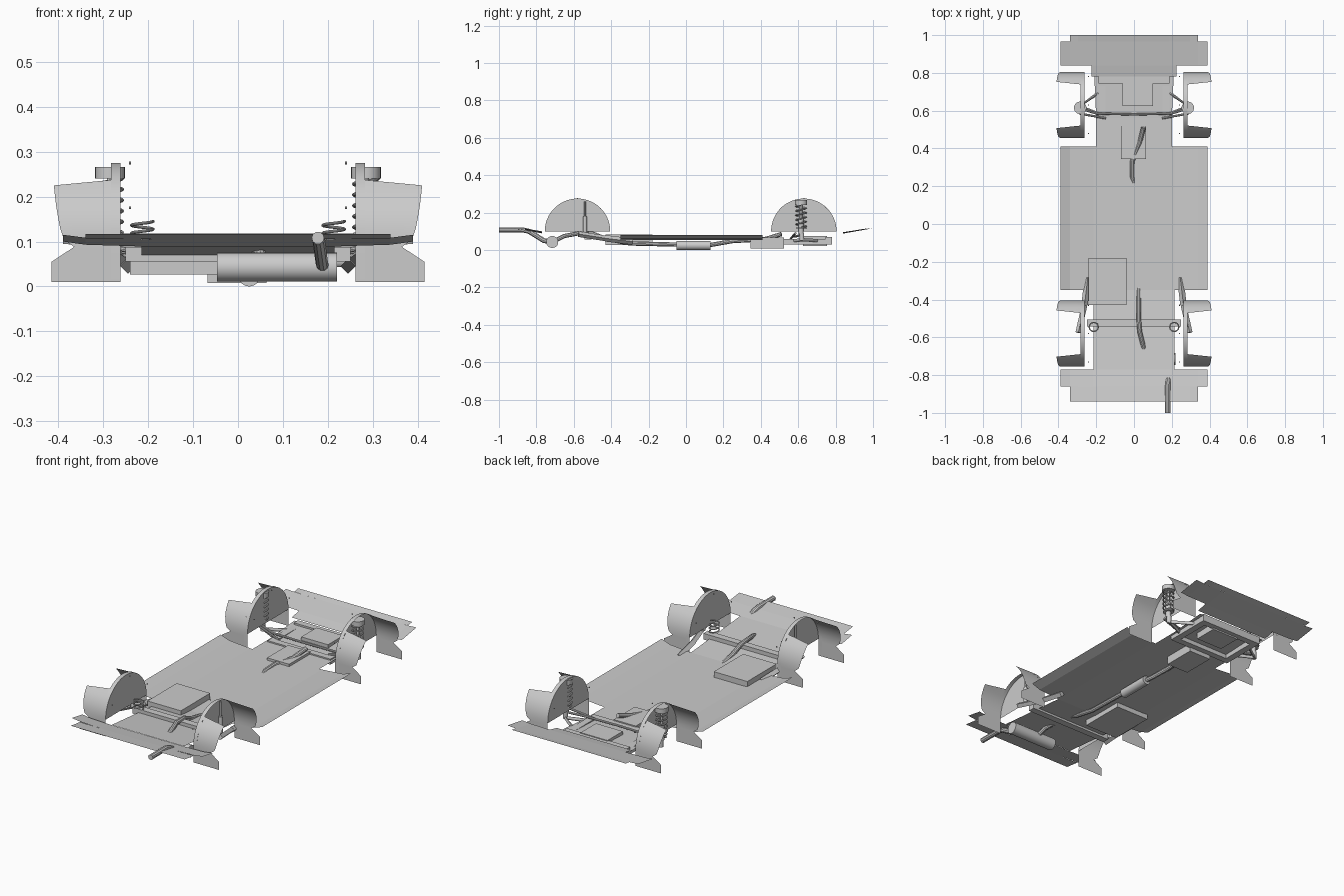
import bpy, bmesh, math
from mathutils import Vector

if "Cube" in bpy.data.objects:
    bpy.data.objects.remove(bpy.data.objects["Cube"])


def mesh_obj(name, verts, faces, smooth=False):
    me = bpy.data.meshes.new(name)
    me.from_pydata(verts, [], faces)
    bm = bmesh.new()
    bm.from_mesh(me)
    bmesh.ops.recalc_face_normals(bm, faces=bm.faces)
    bm.to_mesh(me)
    bm.free()
    ob = bpy.data.objects.new(name, me)
    bpy.context.collection.objects.link(ob)
    if smooth:
        shade(ob)
    return ob


def shade(ob):
    bpy.ops.object.select_all(action='DESELECT')
    ob.select_set(True)
    bpy.context.view_layer.objects.active = ob
    bpy.ops.object.shade_smooth_by_angle(angle=math.radians(35))


def grid_faces(rows, cols):
    return [(r * cols + c, r * cols + c + 1, (r + 1) * cols + c + 1, (r + 1) * cols + c)
            for r in range(rows - 1) for c in range(cols - 1)]


def sheet(name, rows):
    """Rows of (y, half width, centre z, edge z) make a dished panel."""
    verts = []
    for y, w, zc, ze in rows:
        a, b = w * 0.55, w * 0.87
        m = zc + (ze - zc) * 0.35
        verts += [(-w, y, ze), (-b, y, m), (-a, y, zc), (a, y, zc), (b, y, m), (w, y, ze)]
    return mesh_obj(name, verts, grid_faces(len(rows), 6))


def box(name, x0, x1, y0, y1, z0, z1):
    bpy.ops.mesh.primitive_cube_add(size=1, location=((x0 + x1) / 2, (y0 + y1) / 2, (z0 + z1) / 2))
    ob = bpy.context.object
    ob.name = name
    ob.scale = (x1 - x0, y1 - y0, z1 - z0)
    return ob


def cyl(name, p, q, r, n=24):
    p, q = Vector(p), Vector(q)
    d = q - p
    bpy.ops.mesh.primitive_cylinder_add(vertices=n, radius=r, depth=d.length, location=(p + q) / 2)
    ob = bpy.context.object
    ob.name = name
    ob.rotation_euler = d.to_track_quat('Z', 'Y').to_euler()
    if n > 6:
        shade(ob)
    return ob


def tube(name, pts, r):
    cu = bpy.data.curves.new(name, 'CURVE')
    cu.dimensions = '3D'
    cu.bevel_depth = r
    cu.bevel_resolution = 3
    cu.use_fill_caps = True
    sp = cu.splines.new('POLY')
    sp.points.add(len(pts) - 1)
    for p, co in zip(sp.points, pts):
        p.co = (*co, 1)
    ob = bpy.data.objects.new(name, cu)
    bpy.context.collection.objects.link(ob)
    bpy.ops.object.select_all(action='DESELECT')
    ob.select_set(True)
    bpy.context.view_layer.objects.active = ob
    bpy.ops.object.convert(target='MESH')
    shade(bpy.context.object)


def spring(name, x, y, z0, z1, r, turns, wire):
    n = turns * 16
    tube(name, [(x + r * math.cos(i * math.tau / 16), y + r * math.sin(i * math.tau / 16),
                 z0 + (z1 - z0) * i / n) for i in range(n + 1)], wire)


# Floor pan and end undertrays
sheet("main_floor", [(-0.35, 0.39, 0.053, 0.08), (0.41, 0.39, 0.053, 0.08)])
sheet("exhaust_end_floor", [(-0.77, 0.215, 0.09, 0.09), (-0.69, 0.215, 0.083, 0.083),
                            (-0.35, 0.215, 0.053, 0.053)])
sheet("exhaust_end_tray_inner", [(-0.86, 0.39, 0.105, 0.115), (-0.77, 0.39, 0.089, 0.1)])
sheet("exhaust_end_tray_lip", [(-0.94, 0.34, 0.117, 0.117), (-0.86, 0.34, 0.105, 0.107)])
sheet("engine_end_floor", [(0.41, 0.2, 0.053, 0.053), (0.56, 0.2, 0.053, 0.053), (0.78, 0.21, 0.062, 0.062)])
sheet("engine_end_step", [(0.78, 0.225, 0.075, 0.075), (0.84, 0.225, 0.088, 0.088)])
sheet("engine_end_tray_inner", [(0.84, 0.39, 0.088, 0.095), (0.965, 0.39, 0.11, 0.115)])
sheet("engine_end_tray_lip", [(0.965, 0.34, 0.11, 0.113), (1.0, 0.34, 0.118, 0.118)])

# Wheel arches: inner half disc, narrow rim and flared liner ends with flaps
R, ZC = 0.175, 0.10
for s in (-1, 1):
    for cy in (-0.58, 0.63):
        arc = [(cy + R * math.cos(math.pi * i / 32), ZC + R * math.sin(math.pi * i / 32)) for i in range(33)]
        mesh_obj("arch_inner_wall", [(s * 0.262, y, z) for y, z in arc], [tuple(range(33))])
        path = [(cy + R, 0.01)] + arc + [(cy - R, 0.01)]
        mesh_obj("arch_rim", [(s * x, y, z) for y, z in path for x in (0.262, 0.283)],
                 grid_faces(len(path), 2), True)
        edge = [(0.01, 0.415), (0.055, 0.415), (0.088, 0.365), (0.105, 0.388), (0.13, 0.396),
                (0.155, 0.401), (0.18, 0.405), (0.205, 0.408), (0.225, 0.41)]
        for e in (-1, 1):
            verts = []
            for z, w in edge:
                for x, zz in ((0.283, z if z < 0.22 else 0.237), (w, z)):
                    h = max(zz - ZC, 0)
                    verts.append((s * x, cy + e * math.sqrt(R * R - h * h), zz))
            mesh_obj("arch_liner", verts, grid_faces(len(edge), 2), True)
        # Small fasteners on the inner side
        for dy, z in ((-0.15, 0.175), (0, 0.275), (0.15, 0.175)):
            cyl("arch_fastener", (s * 0.238, cy + dy, z), (s * 0.243, cy + dy, z), 0.003, 8)

    # Struts at the engine end
    sx, sy = s * 0.285, 0.615
    cyl("strut_body", (sx, sy, 0.085), (sx, sy, 0.17), 0.014)
    cyl("strut_rod", (sx, sy, 0.17), (sx, sy, 0.25), 0.007)
    cyl("strut_top", (sx, sy, 0.24), (sx, sy, 0.266), 0.033)
    cyl("spring_seat", (sx, sy, 0.115), (sx, sy, 0.12), 0.028)
    spring("strut_spring", sx, sy, 0.12, 0.24, 0.027, 5, 0.004)
    cyl("knuckle", (sx, 0.62, 0.05), (sx, 0.62, 0.09), 0.012)

    # Control arms
    tube("control_arm", [(s * 0.18, 0.70, 0.05), (s * 0.285, 0.625, 0.055), (s * 0.18, 0.58, 0.05)], 0.009)
    tube("tie_rod", [(s * 0.15, 0.56, 0.06), (s * 0.29, 0.585, 0.09)], 0.006)

    # Trailing arms, springs and dampers at the exhaust end
    cyl("trailing_arm", (s * 0.245, -0.285, 0.045), (s * 0.262, -0.43, 0.062), 0.017, 4)
    cyl("trailing_arm_end", (s * 0.262, -0.43, 0.062), (s * 0.295, -0.575, 0.085), 0.015, 4)
    spring("rear_spring", s * 0.213, -0.545, 0.092, 0.145, 0.024, 3, 0.0035)
    cyl("damper_body", (s * 0.275, -0.54, 0.085), (s * 0.275, -0.54, 0.18), 0.011)
    cyl("damper_rod", (s * 0.275, -0.54, 0.18), (s * 0.275, -0.54, 0.26), 0.005)

    # Subframe rails
    box("subframe_rail", s * 0.17 - 0.018, s * 0.17 + 0.018, 0.52, 0.78, 0.03, 0.06)

# Cross members and stabiliser bar
box("subframe_inner_beam", -0.188, 0.188, 0.52, 0.555, 0.03, 0.06)
box("subframe_outer_beam", -0.188, 0.188, 0.745, 0.78, 0.03, 0.07)
box("axle_beam", -0.25, 0.25, -0.542, -0.505, 0.055, 0.088)
tube("stabiliser_bar", [(-0.28, 0.61, 0.08), (-0.2, 0.585, 0.072), (0, 0.58, 0.072),
                        (0.2, 0.585, 0.072), (0.28, 0.61, 0.08)], 0.006)

# Tank, gearbox and engine sump
box("fuel_tank", -0.24, -0.04, -0.43, -0.18, 0.027, 0.083)
box("gearbox", -0.068, 0.064, 0.345, 0.525, 0.008, 0.066)
box("engine_sump", -0.06, 0.10, 0.625, 0.755, 0.022, 0.074)

# Exhaust system
tube("exhaust_pipe", [(0.05, 0.51, 0.085), (0.03, 0.43, 0.06), (-0.01, 0.33, 0.052), (-0.01, 0.25, 0.048),
                      (0.012, 0.16, 0.032), (0.025, 0.12, 0.025), (0.025, -0.3, 0.035), (0.025, -0.43, 0.06),
                      (0.025, -0.5, 0.088), (0.03, -0.57, 0.09), (0.05, -0.65, 0.075), (0.06, -0.71, 0.045)], 0.012)
cyl("resonator", (0.025, -0.05, 0.024), (0.025, 0.13, 0.024), 0.024)
cyl("muffler", (-0.047, -0.715, 0.043), (0.22, -0.715, 0.043), 0.032, 32)
tube("tail_pipe", [(0.19, -0.715, 0.045), (0.187, -0.76, 0.05), (0.18, -0.84, 0.1),
                   (0.178, -0.875, 0.108), (0.178, -1.0, 0.108)], 0.014)
